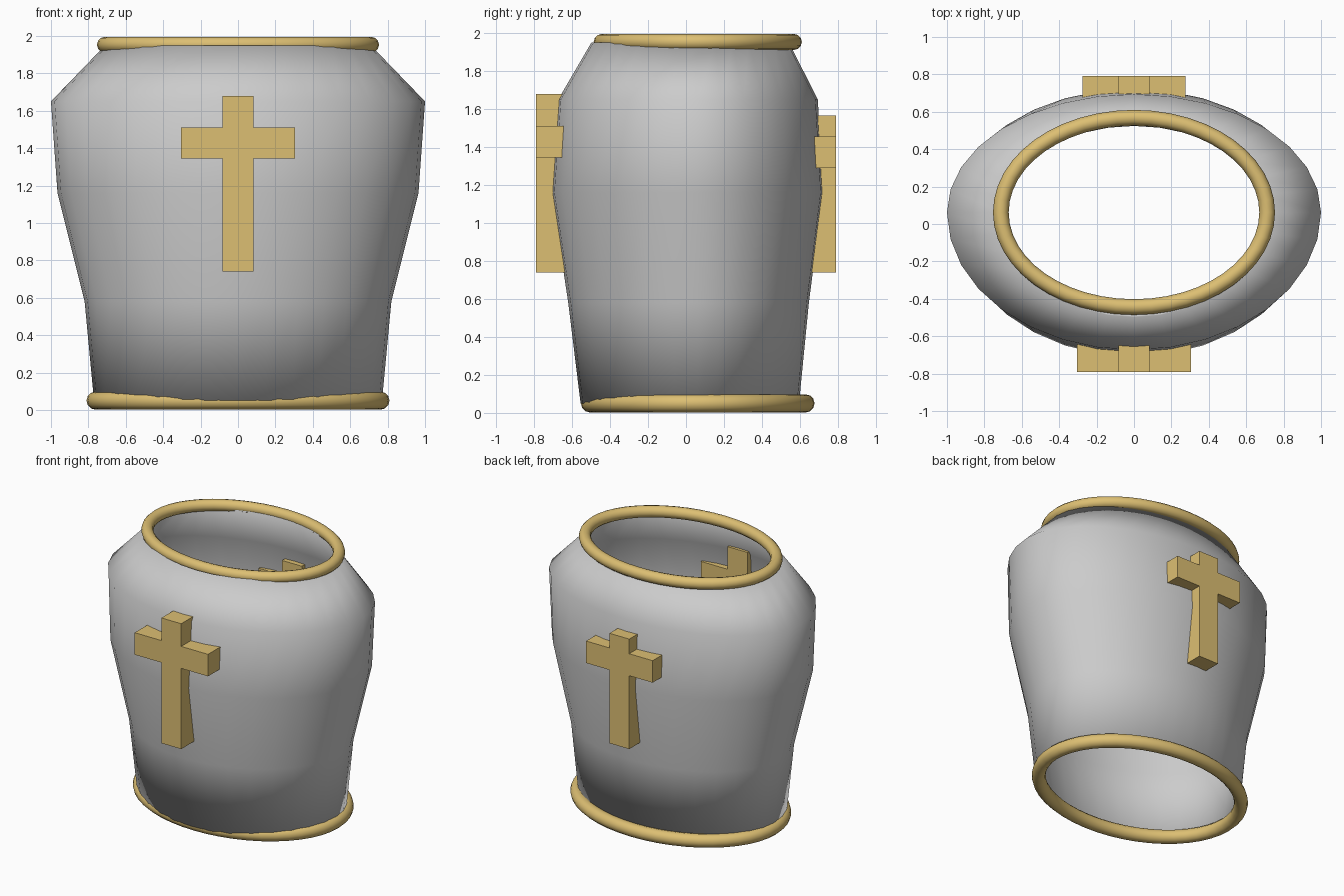
import bpy, bmesh
from math import sin, cos, tau

if "Cube" in bpy.data.objects:
    bpy.data.objects.remove(bpy.data.objects["Cube"])

CY = 0.062      # common centre of the oval sections
SIDES = 32

gold = bpy.data.materials.new("gold")
gold.diffuse_color = (0.72, 0.52, 0.17, 1)
gold.use_nodes = True
gold.node_tree.nodes["Principled BSDF"].inputs["Base Color"].default_value = gold.diffuse_color


def finish(name, bm, mat=None, smooth=None):
    bmesh.ops.recalc_face_normals(bm, faces=bm.faces)
    me = bpy.data.meshes.new(name)
    bm.to_mesh(me)
    bm.free()
    ob = bpy.data.objects.new(name, me)
    bpy.context.collection.objects.link(ob)
    if mat:
        me.materials.append(mat)
    if smooth:
        bpy.ops.object.select_all(action='DESELECT')
        ob.select_set(True)
        bpy.context.view_layer.objects.active = ob
        bpy.ops.object.shade_smooth_by_angle(angle=smooth)
    return ob


def bridge(bm, a, b):
    for i in range(len(a)):
        j = (i + 1) % len(a)
        bm.faces.new((a[i], a[j], b[j], b[i]))


# Torso shell: oval rings, fuller at the front than at the back
bm = bmesh.new()
rings = []
for z, rx, front, back in [(0.05, 0.77, 0.617, 0.533), (0.58, 0.82, 0.682, 0.585),
                           (1.16, 0.965, 0.77, 0.66), (1.65, 1.0, 0.735, 0.632),
                           (1.95, 0.71, 0.56, 0.48)]:
    ring = []
    for i in range(SIDES):
        a = tau * i / SIDES
        ry = back if sin(a) > 0 else front
        ring.append(bm.verts.new((rx * cos(a), CY + ry * sin(a), z)))
    rings.append(ring)
for lower, upper in zip(rings, rings[1:]):
    bridge(bm, lower, upper)
shell = finish("torso_shell", bm, smooth=1.05)
solid = shell.modifiers.new("wall", 'SOLIDIFY')
solid.thickness = 0.02
solid.offset = -1


# Oval tube trims around both openings
def trim(name, rx, ry, r, z, major=48, minor=12):
    bm = bmesh.new()
    loops = []
    for i in range(major):
        a = tau * i / major
        loop = []
        for k in range(minor):
            b = tau * k / minor
            d = r * cos(b)
            loop.append(bm.verts.new(((rx + d) * cos(a), CY + (ry + d) * sin(a), z + r * sin(b))))
        loops.append(loop)
    for i in range(major):
        bridge(bm, loops[i], loops[(i + 1) % major])
    finish(name, bm, gold, smooth=1.0)


trim("neck_trim", 0.712, 0.506, 0.042, 1.953)
trim("waist_trim", 0.762, 0.567, 0.048, 0.05)


# Raised crosses: one extruded outline each
def cross(name, half_arm, z0, z1, z2, z3, y_out, y_in, w=0.082):
    right = [(w, z0), (w, z1), (half_arm, z1), (half_arm, z2), (w, z2), (w, z3)]
    outline = right + [(-x, z) for x, z in reversed(right)]
    bm = bmesh.new()
    a = [bm.verts.new((x, y_out, z)) for x, z in outline]
    b = [bm.verts.new((x, y_in, z)) for x, z in outline]
    bm.faces.new(a)
    bm.faces.new(b)
    bridge(bm, a, b)
    finish(name, bm, gold)


cross("front_cross", 0.304, 0.74, 1.345, 1.51, 1.68, -0.79, -0.61)
cross("back_cross", 0.276, 0.74, 1.29, 1.455, 1.565, 0.79, 0.64)
